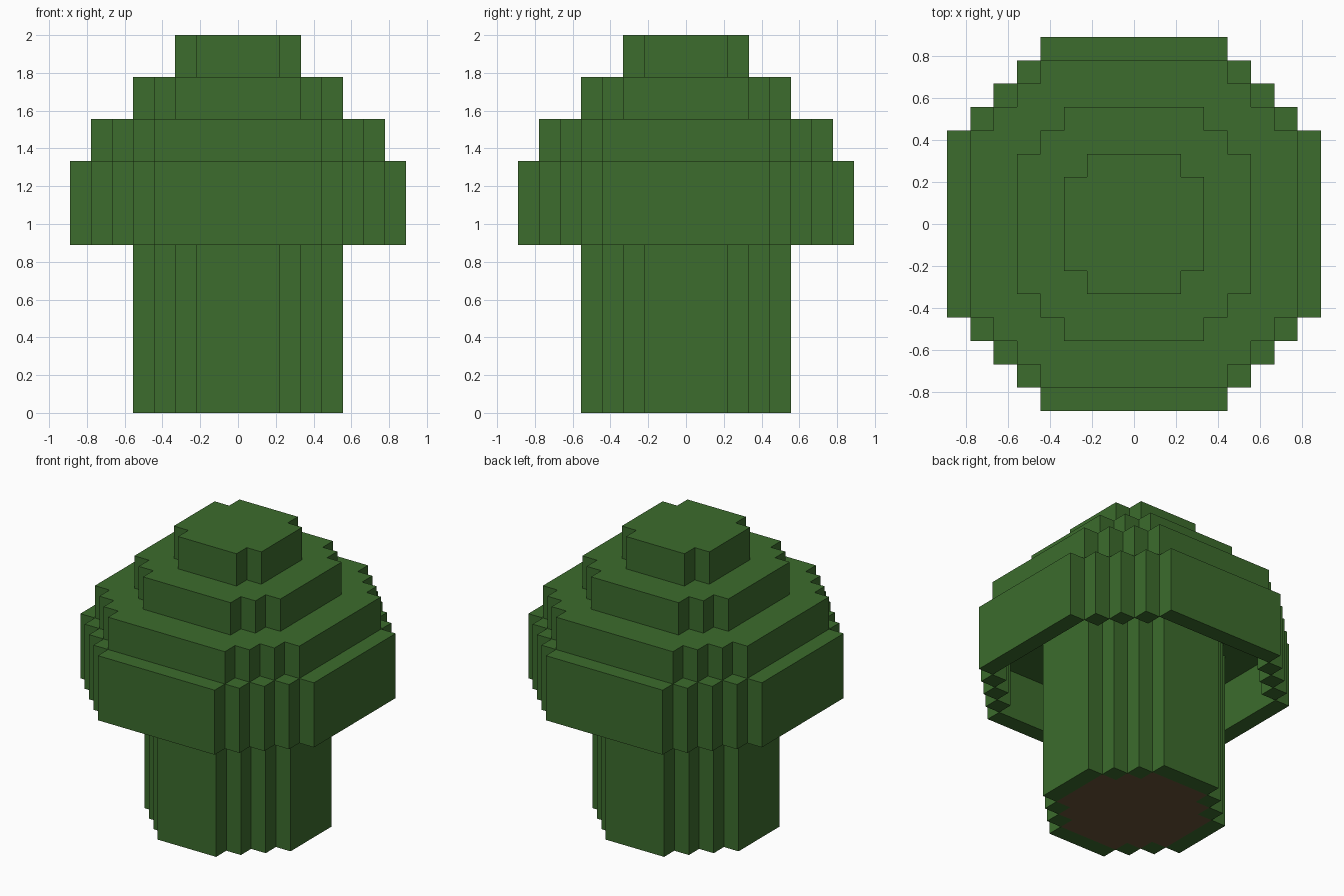
import bpy
import bmesh
from mathutils import Matrix, Vector

if "Cube" in bpy.data.objects:
    bpy.data.objects.remove(bpy.data.objects["Cube"], do_unlink=True)

U = 2 / 18  # size of one block


def material(name, color):
    mat = bpy.data.materials.new(name)
    mat.use_nodes = True
    rgba = (*color, 1)
    mat.diffuse_color = rgba
    mat.node_tree.nodes["Principled BSDF"].inputs["Base Color"].default_value = rgba
    return mat


leaf_green = material("leaf green", (0.045, 0.15, 0.026))
log_brown = material("log brown", (0.14, 0.085, 0.038))


def steps(half, flat):
    """Stepped quarter outline: (half, flat) ... (flat, half)."""
    return [(half - i, flat + i) for i in range(half - flat + 1)]


def finish(name, bm, mat):
    bmesh.ops.recalc_face_normals(bm, faces=bm.faces)
    mesh = bpy.data.meshes.new(name)
    bm.to_mesh(mesh)
    bm.free()
    mesh.materials.append(mat)
    obj = bpy.data.objects.new(name, mesh)
    bpy.context.collection.objects.link(obj)
    return obj


def disc(name, half, flat, z0, z1, mat):
    """Solid layer with a stepped round outline."""
    quarter = []
    for x, y in steps(half, flat):
        quarter += [(x, y - 1), (x, y)]
    quarter = quarter[1:-1] + [(flat, half)]
    outline = []
    for k in range(4):
        turn = Matrix.Rotation(k * 1.5707963, 2)
        outline += [turn @ Vector(p) for p in quarter]
    bm = bmesh.new()
    base = bm.faces.new([bm.verts.new((x * U, y * U, z0 * U)) for x, y in outline])
    top = bmesh.ops.extrude_face_region(bm, geom=[base], use_keep_orig=True)["geom"]
    verts = [v for v in top if isinstance(v, bmesh.types.BMVert)]
    bmesh.ops.translate(bm, verts=verts, vec=(0, 0, (z1 - z0) * U))
    return finish(name, bm, mat)


def ring(name, half, flat, z0, z1, mat):
    """Wall one block thick: four straight panels and stepped corner posts."""
    bm = bmesh.new()

    def box(cx, cy, sx, sy):
        place = Matrix.Translation((cx * U, cy * U, (z0 + z1) / 2 * U))
        size = Matrix.Diagonal((sx * U, sy * U, (z1 - z0) * U, 1))
        bmesh.ops.create_cube(bm, size=1, matrix=place @ size)

    for s in (-1, 1):
        box(s * (half - 0.5), 0, 1, 2 * flat)
        box(0, s * (half - 0.5), 2 * flat, 1)
        for t in (-1, 1):
            for x, y in steps(half, flat)[1:-1]:
                box(s * (x - 0.5), t * (y - 0.5), 1, 1)
    return finish(name, bm, mat)


# Trunk: brown core wrapped in a leafy shell
disc("trunk_core", 4, 2, 0, 11, log_brown)
ring("trunk_shell", 5, 2, 0, 11, leaf_green)

# Canopy: hanging rim, then layers narrowing to the top
ring("canopy_rim", 8, 4, 8, 12, leaf_green)
disc("canopy_lower_layer", 7, 4, 11, 14, leaf_green)
disc("canopy_upper_layer", 5, 3, 14, 16, leaf_green)
disc("canopy_top", 3, 2, 16, 18, leaf_green)
